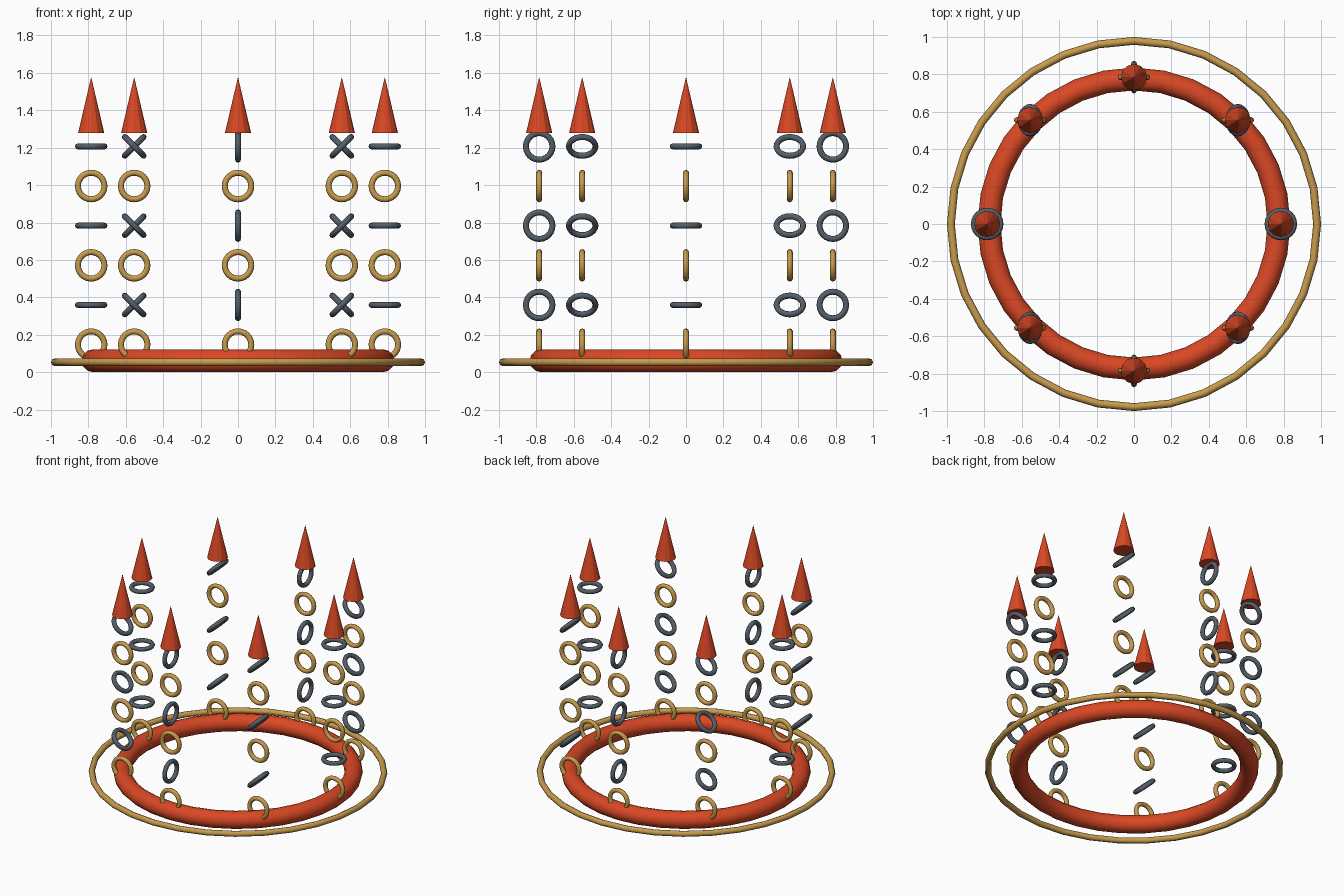
import bpy, math

cube = bpy.data.objects.get("Cube")
if cube:
    bpy.data.objects.remove(cube, do_unlink=True)


def material(name, rgb):
    m = bpy.data.materials.new(name)
    m.use_nodes = True
    m.diffuse_color = (*rgb, 1)
    m.node_tree.nodes["Principled BSDF"].inputs["Base Color"].default_value = (*rgb, 1)
    return m


RED = material("red", (0.70, 0.065, 0.018))
GOLD = material("gold", (0.58, 0.33, 0.075))
STEEL = material("steel grey", (0.09, 0.115, 0.14))


def ring(name, mat, major, minor, loc, rot=(0, 0, 0), segs=32, sides=8):
    bpy.ops.mesh.primitive_torus_add(
        major_radius=major, minor_radius=minor, major_segments=segs,
        minor_segments=sides, location=loc, rotation=rot)
    ob = bpy.context.object
    ob.name = name
    ob.data.materials.append(mat)
    bpy.ops.object.shade_smooth_by_angle(angle=math.radians(60))
    return ob


def spike(name, loc):
    bpy.ops.mesh.primitive_cone_add(
        vertices=12, radius1=0.07, radius2=0, depth=0.30, location=loc)
    ob = bpy.context.object
    ob.name = name
    ob.data.materials.append(RED)


# Base rings
ring("base_ring", RED, 0.775, 0.061, (0, 0, 0.061), segs=32, sides=12)
ring("outer_ring", GOLD, 0.979, 0.021, (0, 0, 0.053), segs=32, sides=8)

# Eight floating chains, each topped with a spike
RADIUS, FIRST, STEP = 0.785, 0.147, 0.212
for i in range(8):
    ang = i * math.tau / 8
    x, y = RADIUS * math.cos(ang), RADIUS * math.sin(ang)
    for k in range(6):
        loc = (x, y, FIRST + k * STEP)
        if k % 2 == 0:
            # upright link facing the front
            ring(f"gold_link_{i}_{k}", GOLD, 0.071, 0.016, loc,
                 (math.pi / 2, 0, 0), segs=24)
        else:
            # link tilted by the chain's angle around the ring
            ring(f"steel_link_{i}_{k}", STEEL, 0.071, 0.016, loc,
                 (0, ang, 0), segs=24)
    spike(f"spike_{i}", (x, y, 1.428))
